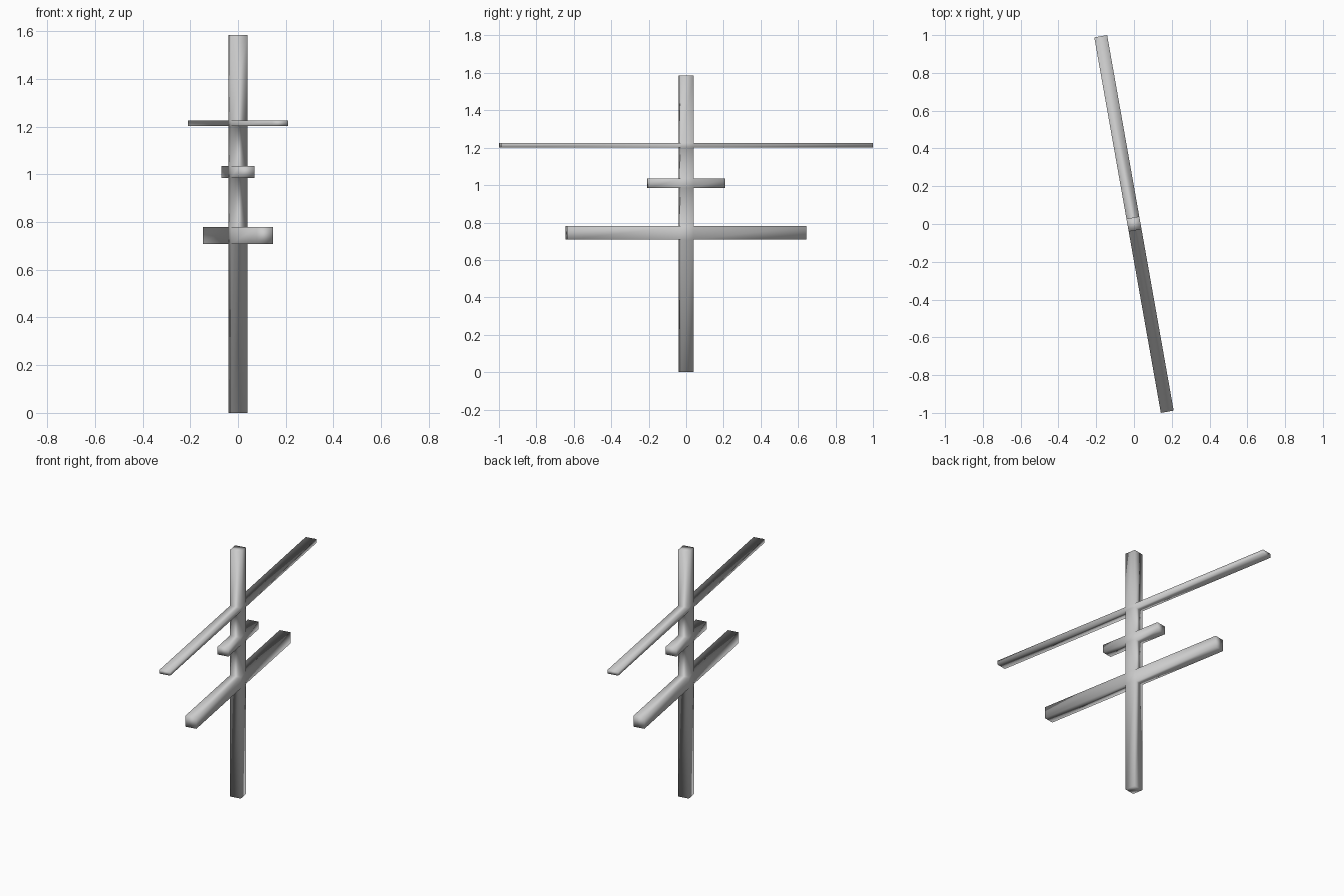
import bpy, bmesh
from math import radians
from mathutils import Matrix

if "Cube" in bpy.data.objects:
    bpy.data.objects.remove(bpy.data.objects["Cube"])

HALF = 0.0345            # half thickness of post and bars
TURN = radians(10.05)    # whole model is turned about z
HEIGHT = 1.585
# crossbars: bottom z, top z, half length
BARS = [(0.708, 0.780, 0.649), (0.985, 1.035, 0.207), (1.202, 1.226, 1.0095)]

bm = bmesh.new()

# Post: stack of square rings with levels at every crossbar edge
levels = [0.0] + [z for b in BARS for z in b[:2]] + [HEIGHT]
corners = [(-HALF, -HALF), (HALF, -HALF), (HALF, HALF), (-HALF, HALF)]
rings = [[bm.verts.new((x, y, z)) for x, y in corners] for z in levels]
bm.faces.new(rings[0][::-1])
bm.faces.new(rings[-1])
sides = []
for low, high in zip(rings, rings[1:]):
    sides.append([bm.faces.new((low[i], low[(i + 1) % 4], high[(i + 1) % 4], high[i]))
                  for i in range(4)])

# Crossbars: extrude the front and back post faces outward
for n, (_, _, reach) in enumerate(BARS):
    for index, sign in ((0, -1), (2, 1)):
        face = sides[2 * n + 1][index]
        end = bmesh.ops.extrude_discrete_faces(bm, faces=[face])["faces"][0]
        for v in end.verts:
            v.co.y = sign * reach

bmesh.ops.remove_doubles(bm, verts=bm.verts, dist=1e-5)
bmesh.ops.recalc_face_normals(bm, faces=bm.faces)
bmesh.ops.rotate(bm, verts=bm.verts, matrix=Matrix.Rotation(TURN, 3, 'Z'))

# Soft shading over the whole joined form
for f in bm.faces:
    f.smooth = True

mesh = bpy.data.meshes.new("post_with_crossbars")
bm.to_mesh(mesh)
bm.free()
bpy.context.collection.objects.link(bpy.data.objects.new("post_with_crossbars", mesh))
